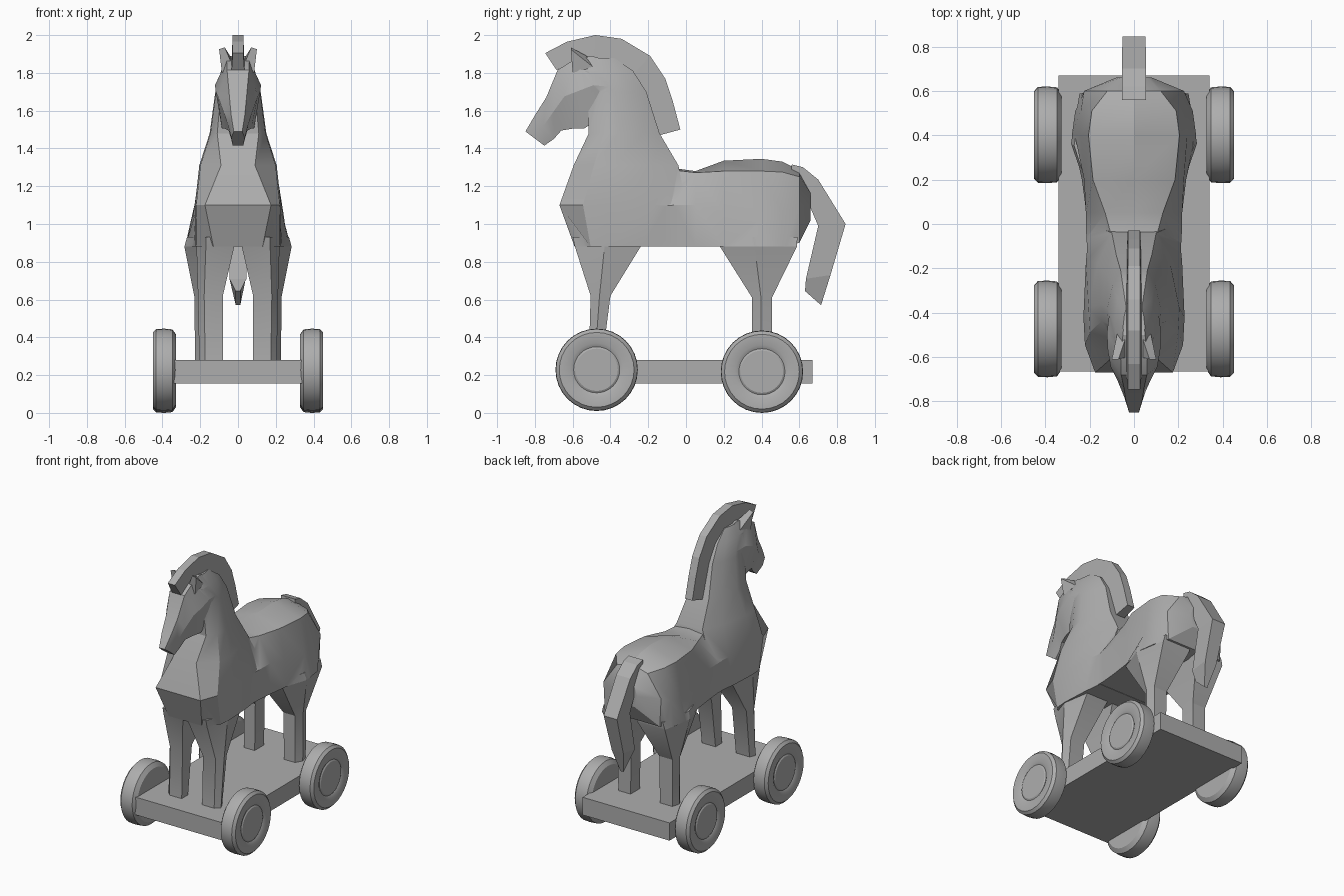
import bpy, bmesh, math

mat = bpy.data.materials.new("plain grey")
mat.diffuse_color = (0.42, 0.42, 0.42, 1)


def finish(name, bm, angle=25):
    bmesh.ops.recalc_face_normals(bm, faces=bm.faces[:])
    me = bpy.data.meshes.new(name)
    bm.to_mesh(me)
    bm.free()
    me.materials.append(mat)
    ob = bpy.data.objects.new(name, me)
    bpy.context.collection.objects.link(ob)
    smooth(ob, angle)
    return ob


def smooth(ob, angle):
    for p in ob.data.polygons:
        p.use_smooth = angle > 0
    if angle:
        ob.data.set_sharp_from_angle(angle=math.radians(angle))


def loft(name, rings, angle=25):
    """Skin a list of equal closed rings of 3D points and cap both ends."""
    bm = bmesh.new()
    vs = [[bm.verts.new(p) for p in r] for r in rings]
    n = len(rings[0])
    for a, b in zip(vs, vs[1:]):
        for i in range(n):
            j = (i + 1) % n
            bm.faces.new((a[i], a[j], b[j], b[i]))
    bm.faces.new(vs[0])
    bm.faces.new(vs[-1])
    return finish(name, bm, angle)


def both(half):
    """Mirror a half ring across x = 0 to a full ring."""
    return half + [(-x, y, z) for x, y, z in reversed(half) if x > 0]


# chest and neck: z, front y, front width, middle y, width, back y, back width
fore = [
    (0.88, -0.59, 0.13, -0.42, 0.225, -0.10, 0.20),
    (1.10, -0.67, 0.175, -0.42, 0.228, 0.0, 0.20),
    (1.31, -0.595, 0.09, -0.38, 0.205, -0.04, 0.10),
    (1.48, -0.515, 0.11, -0.36, 0.15, -0.14, 0.08),
    (1.70, -0.52, 0.09, -0.38, 0.12, -0.21, 0.06),
    (1.81, -0.58, 0.06, -0.45, 0.09, -0.28, 0.05),
    (1.88, -0.54, 0.04, -0.47, 0.05, -0.38, 0.035)]
body = loft("horse_body", [both([
    (wf, yf, z), (w * 0.97, yf * 0.5 + ym * 0.5, z), (w, ym, z),
    (w * 0.6 + wb * 0.4, ym * 0.4 + yb * 0.6, z), (wb, yb, z)])
    for z, yf, wf, ym, w, yb, wb in fore])

# barrel and rump: y, spine z, back edge x/z, flank x/z, belly x/z
hind = [
    (-0.35, 1.20, 0.08, 1.18, 0.19, 1.08, 0.20, 0.885),
    (-0.06, 1.295, 0.10, 1.285, 0.215, 1.10, 0.205, 0.881),
    (0.05, 1.28, 0.13, 1.272, 0.217, 1.10, 0.215, 0.881),
    (0.20, 1.335, 0.185, 1.28, 0.225, 1.06, 0.235, 0.881),
    (0.40, 1.345, 0.205, 1.28, 0.24, 1.03, 0.28, 0.881),
    (0.51, 1.33, 0.19, 1.275, 0.24, 1.06, 0.265, 0.881),
    (0.60, 1.285, 0.12, 1.25, 0.225, 1.10, 0.215, 0.90),
    (0.66, 1.18, 0.06, 1.16, 0.08, 1.10, 0.06, 1.02)]
barrel = loft("barrel", [both([(0, y, zt), (x1, y, z1), (x2, y, z2), (x3, y, z3)])
                         for y, zt, x1, z1, x2, z2, x3, z3 in hind])

# head: top y/z, bottom y/z, top / cheek / jaw widths
skull = [
    (-0.40, 1.86, -0.38, 1.56, 0.04, 0.11, 0.08),
    (-0.50, 1.89, -0.48, 1.545, 0.05, 0.122, 0.09),
    (-0.60, 1.865, -0.54, 1.505, 0.06, 0.118, 0.085),
    (-0.68, 1.815, -0.60, 1.505, 0.058, 0.105, 0.07),
    (-0.74, 1.67, -0.66, 1.495, 0.045, 0.075, 0.05),
    (-0.80, 1.575, -0.70, 1.45, 0.036, 0.052, 0.036),
    (-0.85, 1.49, -0.75, 1.415, 0.022, 0.036, 0.028)]
head = loft("head", [both([
    (a, ty, tz), (b, ty * 0.55 + by * 0.45, tz * 0.55 + bz * 0.45), (c, by, bz)])
    for ty, tz, by, bz, a, b, c in skull])


def leg(name, s, rows):
    """Rows: z, inner x, outer x, front y, back y."""
    return loft(name, [[
        (s * xi, yf, z), (s * (xo * 0.75 + xi * 0.25), yf, z),
        (s * xo, yf * 0.55 + yb * 0.45, z), (s * (xo * 0.85 + xi * 0.15), yb, z),
        (s * xi, yb, z)] for z, xi, xo, yf, yb in rows], 20)


legs = []
for side, s in (("right", 1), ("left", -1)):
    legs.append(leg("front_leg_" + side, s, [
        (0.93, 0.012, 0.222, -0.60, -0.22), (0.88, 0.02, 0.22, -0.588, -0.24),
        (0.62, 0.08, 0.212, -0.505, -0.40), (0.27, 0.08, 0.205, -0.515, -0.445)]))
    legs.append(leg("rear_leg_" + side, s, [
        (0.93, 0.02, 0.27, 0.16, 0.59), (0.88, 0.03, 0.284, 0.18, 0.587),
        (0.61, 0.11, 0.23, 0.35, 0.455), (0.27, 0.115, 0.228, 0.35, 0.455)]))

# merge head, barrel and legs into one skin
for part in [barrel, head] + legs:
    mod = body.modifiers.new("merge", 'BOOLEAN')
    mod.operation = 'UNION'
    mod.solver = 'EXACT'
    mod.object = part
    bpy.context.view_layer.objects.active = body
    bpy.ops.object.modifier_apply(modifier=mod.name)
    bpy.data.objects.remove(part)
smooth(body, 25)

# mane: outer and inner edge of the crest
mane = [((-0.745, 1.905), (-0.685, 1.815)), ((-0.63, 1.965), (-0.60, 1.85)),
        ((-0.48, 2.0), (-0.49, 1.87)), ((-0.34, 1.98), (-0.38, 1.86)),
        ((-0.19, 1.89), (-0.28, 1.79)), ((-0.11, 1.77), (-0.22, 1.69)),
        ((-0.07, 1.65), (-0.18, 1.57)), ((-0.03, 1.5), (-0.14, 1.47))]
loft("mane", [both([(0.028, *o), (0.034, *i)]) for o, i in mane], 0)

# tail: outer edge, inner edge, half width
tail = [((0.56, 1.315), (0.55, 1.20), 0.055), ((0.62, 1.30), (0.60, 1.17), 0.055),
        ((0.70, 1.235), (0.64, 1.13), 0.055), ((0.845, 1.0), (0.70, 0.99), 0.052),
        ((0.765, 0.73), (0.635, 0.71), 0.045), ((0.715, 0.57), (0.63, 0.645), 0.012)]
loft("tail", [both([(w, *o), (w, *i)]) for o, i, w in tail], 0)

# ears
for side, s in (("right", 1), ("left", -1)):
    bm = bmesh.new()
    base = [bm.verts.new((s * x, y, z)) for x, y, z in
            ((0.03, -0.60, 1.84), (0.085, -0.60, 1.80), (0.075, -0.49, 1.83), (0.03, -0.49, 1.87))]
    tips = [bm.verts.new((s * x, -0.61, z)) for x, z in ((0.07, 1.935), (0.10, 1.925))]
    for f in ((0, 1, 2, 3), (0, 1, 5, 4), (1, 2, 5), (2, 3, 4, 5), (0, 3, 4)):
        bm.faces.new([(base + tips)[i] for i in f])
    finish("ear_" + side, bm, 0)

# deck
loft("deck", [[(x, y, z) for x, y in ((-0.34, -0.665), (0.34, -0.665), (0.34, 0.67), (-0.34, 0.67))]
              for z in (0.155, 0.28)], 0)

# wheels: lathed x/radius profile with a raised rim and shallow hub ring
rim = [(0.327, 0.185), (0.347, 0.214), (0.39, 0.218), (0.433, 0.216), (0.45, 0.198),
       (0.45, 0.142), (0.44, 0.122), (0.446, 0.112)]
for side, s in (("right", 1), ("left", -1)):
    for end, cy, cz in (("front", -0.473, 0.228), ("rear", 0.402, 0.218)):
        loft(end + "_wheel_" + side, [[
            (s * x, cy + r * math.cos(t * math.tau / 32), cz + r * math.sin(t * math.tau / 32))
            for t in range(32)] for x, r in rim], 30)
